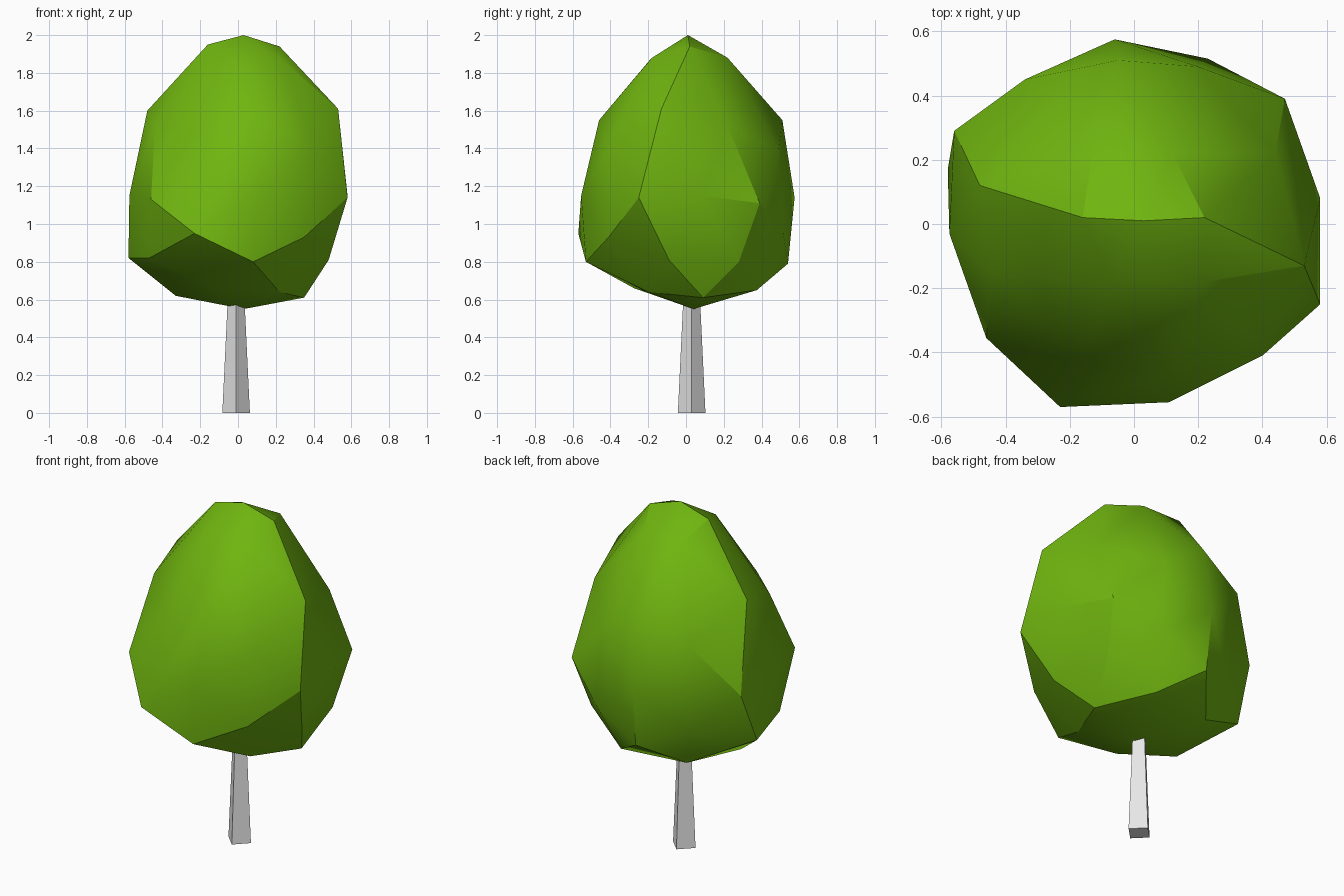
import bpy
import bmesh
from math import radians
from mathutils import Vector

cube = bpy.data.objects.get("Cube")
if cube:
    bpy.data.objects.remove(cube, do_unlink=True)


def make_material(name, colour):
    mat = bpy.data.materials.new(name)
    mat.use_nodes = True
    mat.diffuse_color = (*colour, 1)
    mat.node_tree.nodes["Principled BSDF"].inputs["Base Color"].default_value = (*colour, 1)
    return mat


def make_object(name, bm, mat):
    bmesh.ops.recalc_face_normals(bm, faces=bm.faces[:])
    mesh = bpy.data.meshes.new(name)
    bm.to_mesh(mesh)
    bm.free()
    mesh.materials.append(mat)
    obj = bpy.data.objects.new(name, mesh)
    bpy.context.scene.collection.objects.link(obj)
    return obj


leaf_green = make_material("leaf green", (.16, .46, .005))
bark_grey = make_material("bark grey", (.8, .8, .8))

# Crown: uneven rings of corners wrapped in a faceted skin
peak = [(.03, .01, 2), (.22, .02, 1.94), (-.16, .02, 1.95),
        (.12, .22, 1.88), (-.13, .22, 1.88), (.22, -.18, 1.88),
        (-.06, -.19, 1.87)]
shoulder = [(.53, -.13, 1.61), (.11, -.46, 1.55), (-.16, -.43, 1.47),
            (-.44, -.15, 1.52), (-.48, .12, 1.6), (-.34, .45, 1.41),
            (-.05, .51, 1.55), (.2, .49, 1.39), (.4, -.41, 1.41),
            (.44, .22, 1.52)]
waist = [(.58, .08, 1.15), (.58, -.25, 1.14), (.11, -.555, 1.15),
         (-.23, -.57, .95), (-.46, -.355, 1.13), (-.575, -.03, 1.15),
         (-.56, .29, 1.12), (-.06, .575, 1.14), (.23, .515, .95),
         (.47, .39, 1.11), (.35, -.41, .93)]
underside = [(.48, -.09, .81), (.08, -.53, .8), (-.47, -.2, .82),
             (-.58, .17, .82), (-.31, .42, .88), (-.05, .54, .79),
             (.42, .28, .8), (.35, .09, .61), (.16, .375, .65),
             (-.23, .32, .65), (-.33, -.04, .62), (-.11, -.275, .66),
             (.22, -.2, .64), (.03, .04, .55)]

bm = bmesh.new()
for corner in peak + shoulder + waist + underside:
    bm.verts.new(corner)
hull = bmesh.ops.convex_hull(bm, input=bm.verts[:])
loose = {v for v in hull["geom_interior"] + hull["geom_unused"]
         if isinstance(v, bmesh.types.BMVert)}
bmesh.ops.delete(bm, geom=list(loose), context="VERTS")
crown = make_object("crown", bm, leaf_green)

bpy.ops.object.select_all(action="DESELECT")
crown.select_set(True)
bpy.context.view_layer.objects.active = crown
bpy.ops.object.shade_smooth_by_angle(angle=radians(27))

# Trunk: tapered square post standing corner-on to the front
bm = bmesh.new()
height = .65
bmesh.ops.create_cone(bm, cap_ends=True, segments=4, radius1=.073,
                      radius2=.042, depth=height)
bmesh.ops.translate(bm, verts=bm.verts[:], vec=Vector((-.01, .03, height / 2)))
make_object("trunk", bm, bark_grey)
